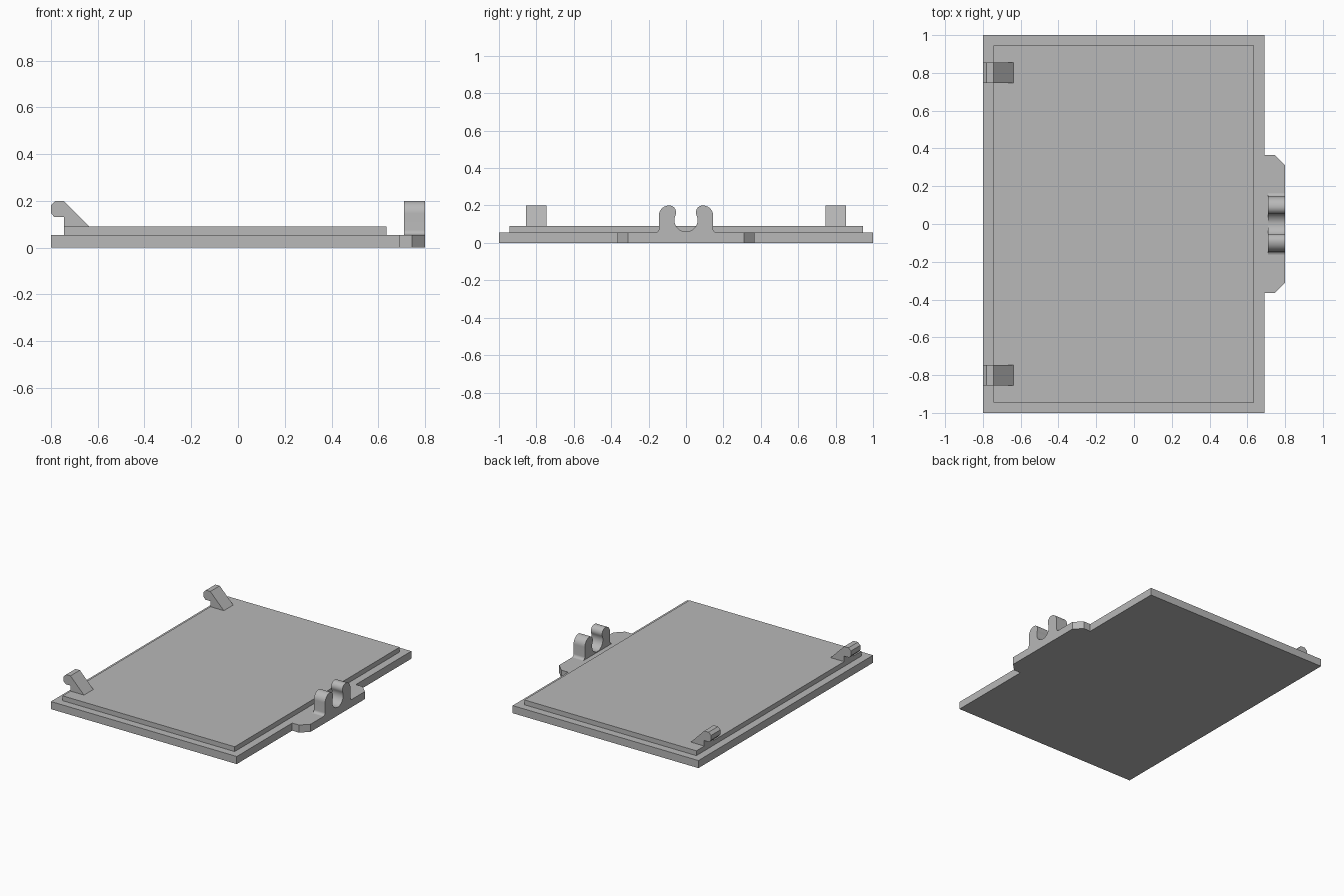
import bpy, bmesh
from math import sin, cos, radians
from mathutils import Vector

cube = bpy.data.objects.get("Cube")
if cube:
    bpy.data.objects.remove(cube, do_unlink=True)

grey = bpy.data.materials.new("plain_grey")
grey.use_nodes = True
grey.diffuse_color = (0.48, 0.48, 0.48, 1)
grey.node_tree.nodes["Principled BSDF"].inputs["Base Color"].default_value = grey.diffuse_color


def prism(name, profile, axis, start, end, smooth=False):
    """Extrude a closed 2D profile along one axis from start to end."""
    place = {"x": lambda a, b, t: (t, a, b),
             "y": lambda a, b, t: (a, t, b),
             "z": lambda a, b, t: (a, b, t)}[axis]
    bm = bmesh.new()
    face = bm.faces.new([bm.verts.new(place(a, b, start)) for a, b in profile])
    out = bmesh.ops.extrude_face_region(bm, geom=[face], use_keep_orig=True)
    moved = [g for g in out["geom"] if isinstance(g, bmesh.types.BMVert)]
    bmesh.ops.translate(bm, verts=moved, vec=Vector(place(0, 0, end - start)))
    bmesh.ops.recalc_face_normals(bm, faces=bm.faces)
    mesh = bpy.data.meshes.new(name)
    bm.to_mesh(mesh)
    bm.free()
    mesh.materials.append(grey)
    obj = bpy.data.objects.new(name, mesh)
    bpy.context.collection.objects.link(obj)
    if smooth:
        bpy.ops.object.select_all(action="DESELECT")
        obj.select_set(True)
        bpy.context.view_layer.objects.active = obj
        bpy.ops.object.shade_smooth_by_angle(angle=radians(30))
    return obj


def arc(cx, cy, r, a0, a1, steps):
    angles = [radians(a0 + (a1 - a0) * i / steps) for i in range(steps + 1)]
    return [(cx + r * cos(a), cy + r * sin(a)) for a in angles]


def mirrored(half, flip):
    return half + [flip(p) for p in reversed(half)]


BASE_TOP, PANEL_TOP = 0.055, 0.09

# Base plate with the chamfered tab on its left edge
edge = [(-0.8, 1), (0.69, 1), (0.69, 0.365), (0.745, 0.365), (0.8, 0.31)]
prism("base_plate", mirrored(edge, lambda p: (p[0], -p[1])), "z", 0, BASE_TOP)

# Raised inner panel
panel = [(-0.745, 0.945), (0.635, 0.945)]
prism("raised_panel", mirrored(panel, lambda p: (p[0], -p[1])), "z", BASE_TOP, PANEL_TOP)

# Two snap hooks with sloped backs
hook = [(-0.745, PANEL_TOP), (-0.637, PANEL_TOP), (-0.745, 0.2), (-0.78, 0.2),
        (-0.8, 0.182), (-0.8, 0.148), (-0.785, 0.13), (-0.745, 0.13)]
for name, side in (("front_hook", -1), ("back_hook", 1)):
    prism(name, hook, "y", side * 0.747, side * 0.855)

# Round clip: flared foot, outer shoulder, lip, then the round seat
half = (arc(0.165, 0.075, 0.02, 270, 180, 6)
        + arc(0.09, 0.145, 0.055, 0, 90, 12)
        + arc(0.09, 0.163, 0.037, 90, 205, 12)[1:]
        + arc(0, 0.122, 0.062, 18, -90, 14))
prism("round_clip", mirrored(half[:-1], lambda p: (-p[0], p[1])), "x", 0.71, 0.8, smooth=True)
